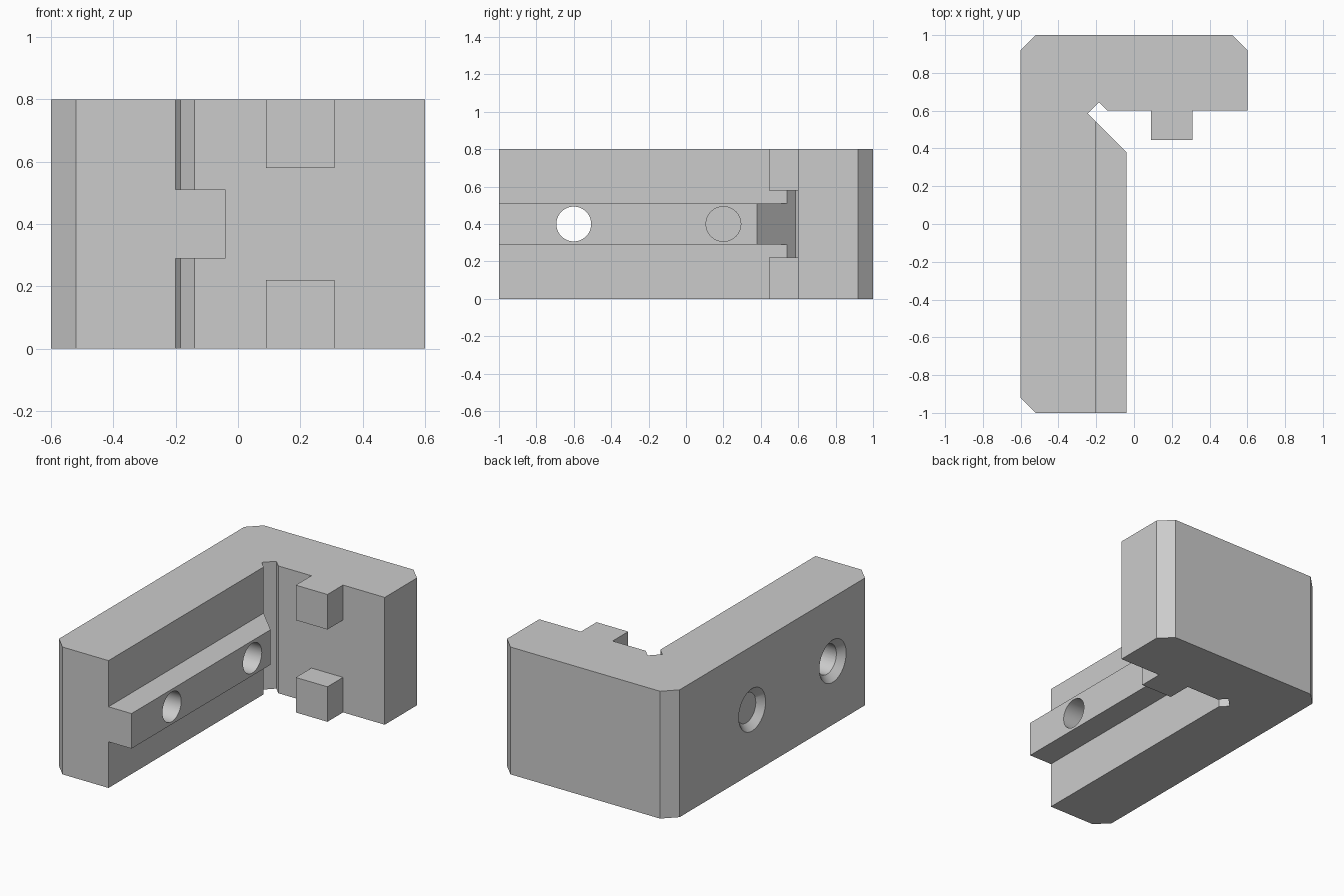
import bpy
import bmesh
import math
from mathutils import Matrix

cube = bpy.data.objects.get("Cube")
if cube:
    bpy.data.objects.remove(cube, do_unlink=True)

grey = bpy.data.materials.new("plain grey")
grey.use_nodes = True
COLOUR = (0.6, 0.6, 0.6, 1)
grey.diffuse_color = COLOUR
grey.node_tree.nodes["Principled BSDF"].inputs["Base Color"].default_value = COLOUR


def make_object(name, bm):
    bmesh.ops.recalc_face_normals(bm, faces=bm.faces)
    mesh = bpy.data.meshes.new(name)
    bm.to_mesh(mesh)
    bm.free()
    mesh.materials.append(grey)
    obj = bpy.data.objects.new(name, mesh)
    bpy.context.collection.objects.link(obj)
    return obj


def prism(name, outline, z0, z1):
    """Extrude a plan outline from z0 up to z1."""
    bm = bmesh.new()
    face = bm.faces.new([bm.verts.new((x, y, z0)) for x, y in outline])
    top = bmesh.ops.extrude_face_region(bm, geom=[face])["geom"]
    verts = [v for v in top if isinstance(v, bmesh.types.BMVert)]
    bmesh.ops.translate(bm, verts=verts, vec=(0, 0, z1 - z0))
    return make_object(name, bm)


def cone_x(name, x0, x1, r0, r1, y, z):
    """Round cutter lying along x."""
    bm = bmesh.new()
    bmesh.ops.create_cone(bm, cap_ends=True, segments=64, radius1=r0, radius2=r1,
                          depth=x1 - x0, matrix=Matrix.Translation(((x0 + x1) / 2, y, z))
                          @ Matrix.Rotation(math.pi / 2, 4, 'Y'))
    return make_object(name, bm)


def combine(target, tool, operation):
    """Apply a boolean and discard the tool."""
    mod = target.modifiers.new(operation, 'BOOLEAN')
    mod.operation = operation
    mod.solver = 'EXACT'
    mod.object = tool
    bpy.context.view_layer.update()
    graph = bpy.context.evaluated_depsgraph_get()
    mesh = bpy.data.meshes.new_from_object(target.evaluated_get(graph))
    target.modifiers.clear()
    target.data = mesh
    bpy.data.objects.remove(tool, do_unlink=True)


H = 0.8
MID = H / 2

# L-shaped body with chamfered outer corners and a diagonal corner relief
body = prism("angle_bracket", [
    (-0.52, -1), (-0.2, -1), (-0.2, 0.54), (-0.245, 0.585), (-0.185, 0.645),
    (-0.14, 0.6), (0.6, 0.6), (0.6, 0.92), (0.52, 1), (-0.52, 1),
    (-0.6, 0.92), (-0.6, -0.92)], 0, H)

# Guide rail on the long arm, with its end cut along the relief
rail = prism("guide_rail", [(-0.3, -1), (-0.04, -1), (-0.04, 0.38),
                            (-0.245, 0.585), (-0.3, 0.585)], MID - 0.11, MID + 0.11)
combine(body, rail, 'UNION')

# Two locating blocks on the short arm
for z in (0, H - 0.22):
    block = prism("locating_block", [(0.09, 0.445), (0.31, 0.445),
                                     (0.31, 0.7), (0.09, 0.7)], z, z + 0.22)
    combine(body, block, 'UNION')

# Countersunk bolt holes through the arm and rail
R, SINK = 0.093, 0.04
for y in (-0.6, 0.2):
    combine(body, cone_x("bolt_hole", -0.7, 0.1, R, R, y, MID), 'DIFFERENCE')
    combine(body, cone_x("countersink", -0.6 - SINK, -0.6 + SINK,
                         R + 2 * SINK, R, y, MID), 'DIFFERENCE')

# Round holes smooth, everything else crisp
bpy.ops.object.select_all(action='DESELECT')
body.select_set(True)
bpy.context.view_layer.objects.active = body
bpy.ops.object.shade_smooth_by_angle(angle=math.radians(25))
